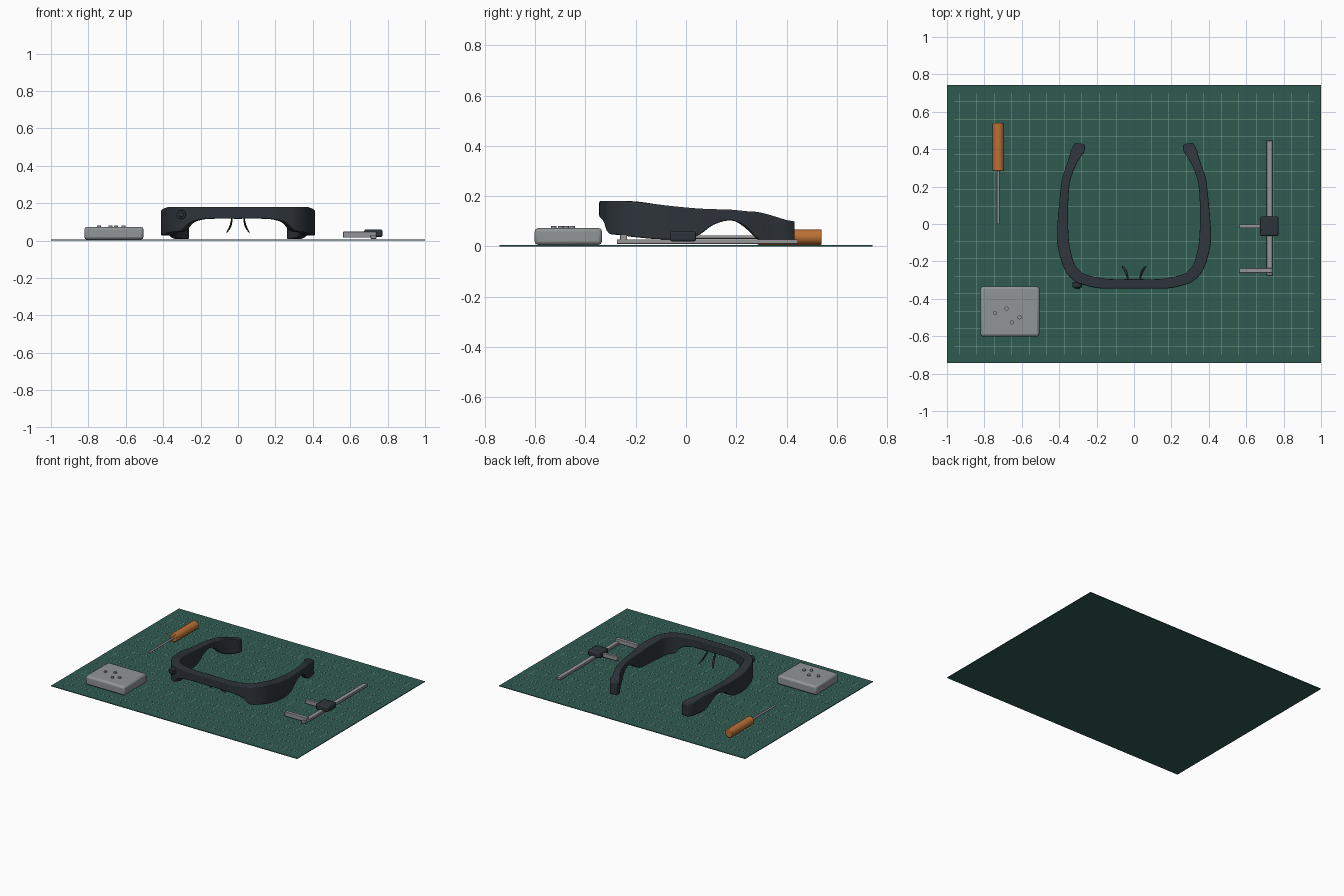
import bpy, bmesh, math
from mathutils import Vector

cube = bpy.data.objects.get("Cube")
if cube:
    bpy.data.objects.remove(cube, do_unlink=True)


def material(name, r, g, b):
    m = bpy.data.materials.new(name)
    m.use_nodes = True
    m.diffuse_color = (r, g, b, 1)
    node = next(n for n in m.node_tree.nodes if n.type == 'BSDF_PRINCIPLED')
    node.inputs["Base Color"].default_value = (r, g, b, 1)
    return m


GREEN = material("mat green", .028, .105, .083)
LINE = material("pale green line", .2, .34, .29)
DARK = material("dark slate plastic", .027, .034, .043)
GREY = material("case grey", .28, .3, .3)
STEEL = material("tool steel", .3, .3, .31)
ORANGE = material("orange handle", .5, .16, .035)


def finish(bm, name, mat, bevel=0, segments=2):
    """Turn a bmesh into an object with an optional bevel and smooth shading."""
    bmesh.ops.recalc_face_normals(bm, faces=bm.faces)
    mesh = bpy.data.meshes.new(name)
    bm.to_mesh(mesh)
    bm.free()
    mesh.materials.append(mat)
    ob = bpy.data.objects.new(name, mesh)
    bpy.context.collection.objects.link(ob)
    if bevel:
        mod = ob.modifiers.new("Rounded edges", 'BEVEL')
        mod.width = bevel
        mod.segments = segments
        mod.limit_method = 'ANGLE'
        mod.angle_limit = math.radians(40)
    bpy.ops.object.select_all(action='DESELECT')
    ob.select_set(True)
    bpy.context.view_layer.objects.active = ob
    bpy.ops.object.shade_smooth_by_angle(angle=math.radians(35))
    return ob


def add_box(bm, xs, ys, zs):
    verts = bmesh.ops.create_cube(bm, size=1)["verts"]
    for v in verts:
        v.co = Vector([(a + b) / 2 + c * (b - a) for (a, b), c in zip((xs, ys, zs), v.co)])


def box(name, mat, xs, ys, zs, bevel=0):
    bm = bmesh.new()
    add_box(bm, xs, ys, zs)
    return finish(bm, name, mat, bevel)


def rod(name, mat, centre, radius, length, along_y=False, sides=16, bevel=0):
    bm = bmesh.new()
    bmesh.ops.create_cone(bm, cap_ends=True, segments=sides, radius1=radius,
                          radius2=radius, depth=length)
    ob = finish(bm, name, mat, bevel)
    ob.location = centre
    if along_y:
        ob.rotation_euler.x = math.pi / 2
    return ob


def spline(points, steps):
    """Catmull-Rom interpolation through rows of any length."""
    out = []
    for i in range(len(points) - 1):
        p0, p1 = points[max(i - 1, 0)], points[i]
        p2, p3 = points[i + 1], points[min(i + 2, len(points) - 1)]
        for s in range(steps):
            t = s / steps
            out.append([b + t * (c - a) / 2 + t * t * (a - 2.5 * b + 2 * c - d / 2)
                        + t ** 3 * (1.5 * (b - c) + (d - a) / 2)
                        for a, b, c, d in zip(p0, p1, p2, p3)])
    return out + [list(points[-1])]


def loft(name, mat, rings, bevel, segments=2):
    bm = bmesh.new()
    loops = [[bm.verts.new(p) for p in ring] for ring in rings]
    for a, b in zip(loops, loops[1:]):
        for k in range(len(a)):
            n = (k + 1) % len(a)
            bm.faces.new((a[k], a[n], b[n], b[k]))
    bm.faces.new(loops[0])
    bm.faces.new(loops[-1])
    return finish(bm, name, mat, bevel, segments)


# Cutting mat with a printed grid
box("cutting_mat", GREEN, (-1, 1), (-.742, .742), (0, .005))
bm = bmesh.new()
pitch, half = .0935, .0013
for i in range(-10, 11):
    add_box(bm, (i * pitch - half, i * pitch + half), (-.7, .7), (.004, .0056))
for i in range(-7, 8):
    add_box(bm, (-.96, .96), (i * pitch - half, i * pitch + half), (.004, .0056))
finish(bm, "mat_grid_lines", LINE)

# Eyewear frame, half outline: outer x, outer y, inner x, inner y, top, bottom
half_frame = [
    (0, -.345, 0, -.295, .18, .117),
    (.14, -.345, .13, -.295, .18, .117),
    (.2, -.342, .19, -.286, .18, .112),
    (.26, -.328, .235, -.277, .18, .095),
    (.31, -.31, .275, -.262, .18, .052),
    (.358, -.265, .312, -.225, .18, .045),
    (.388, -.2, .33, -.18, .177, .036),
    (.412, -.09, .348, -.09, .164, .028),
    (.407, .03, .353, .03, .152, .035),
    (.4, .11, .352, .11, .148, .086),
    (.393, .18, .348, .18, .146, .103),
    (.385, .24, .341, .23, .14, .077),
    (.37, .29, .323, .285, .136, .027),
    (.35, .345, .3, .335, .122, .012),
    (.335, .4, .265, .39, .105, .009),
    (.315, .433, .265, .428, .1, .01),
]
mirrored = [(-ox, oy, -ix, iy, t, b) for ox, oy, ix, iy, t, b in reversed(half_frame[1:])]
rings = [((ox, oy, t), (ix, iy, t), (ix, iy, b), (ox, oy, b))
         for ox, oy, ix, iy, t, b in spline(mirrored + half_frame, 4)]
loft("eyewear_frame", DARK, rings, .012, 3)

# Nose pad arms
for side, label in ((1, "left"), (-1, "right")):
    path = spline([(.032, -.3, .125), (.036, -.275, .095), (.046, -.25, .066), (.061, -.23, .043)], 5)
    rings = []
    for i, (x, y, z) in enumerate(path):
        w = .005 + .004 * math.sin(math.pi * i / (len(path) - 1))
        rings.append([(side * x + w * .6 * math.cos(a), y + w * 1.3 * math.sin(a), z)
                      for a in [k * math.pi / 4 for k in range(8)]])
    loft(label + "_nose_arm", DARK, rings, 0)

# Small lens on the right front corner
rod("lens_ring", DARK, (-.303, -.325, .14), .025, .03, True, 12, .004)
rod("lens_centre", DARK, (-.303, -.333, .14), .014, .028, True, 12, .003)

# Grey case with four studs
box("case", GREY, (-.822, -.505), (-.602, -.334), (.006, .073), .014)
for i, (x, y) in enumerate(((-.743, -.477), (-.682, -.452), (-.653, -.526), (-.612, -.499))):
    rod("case_stud_%d" % (i + 1), GREY, (x, y, .074), .011, .016, sides=12)

# Screwdriver
rod("screwdriver_handle", ORANGE, (-.725, .412, .037), .031, .255, True, 12, .004)
rod("screwdriver_shaft", STEEL, (-.725, .145, .037), .007, .29, True, 12)

# Caliper: beam, two jaws and sliding head
box("caliper_beam", STEEL, (.709, .74), (-.275, .446), (.01, .028), .002)
box("caliper_fixed_jaw", STEEL, (.562, .74), (-.262, -.235), (.016, .048), .003)
box("caliper_moving_jaw", STEEL, (.562, .7), (-.022, -.002), (.016, .046), .003)
box("caliper_slider", DARK, (.675, .772), (-.064, .04), (.02, .06), .008)
